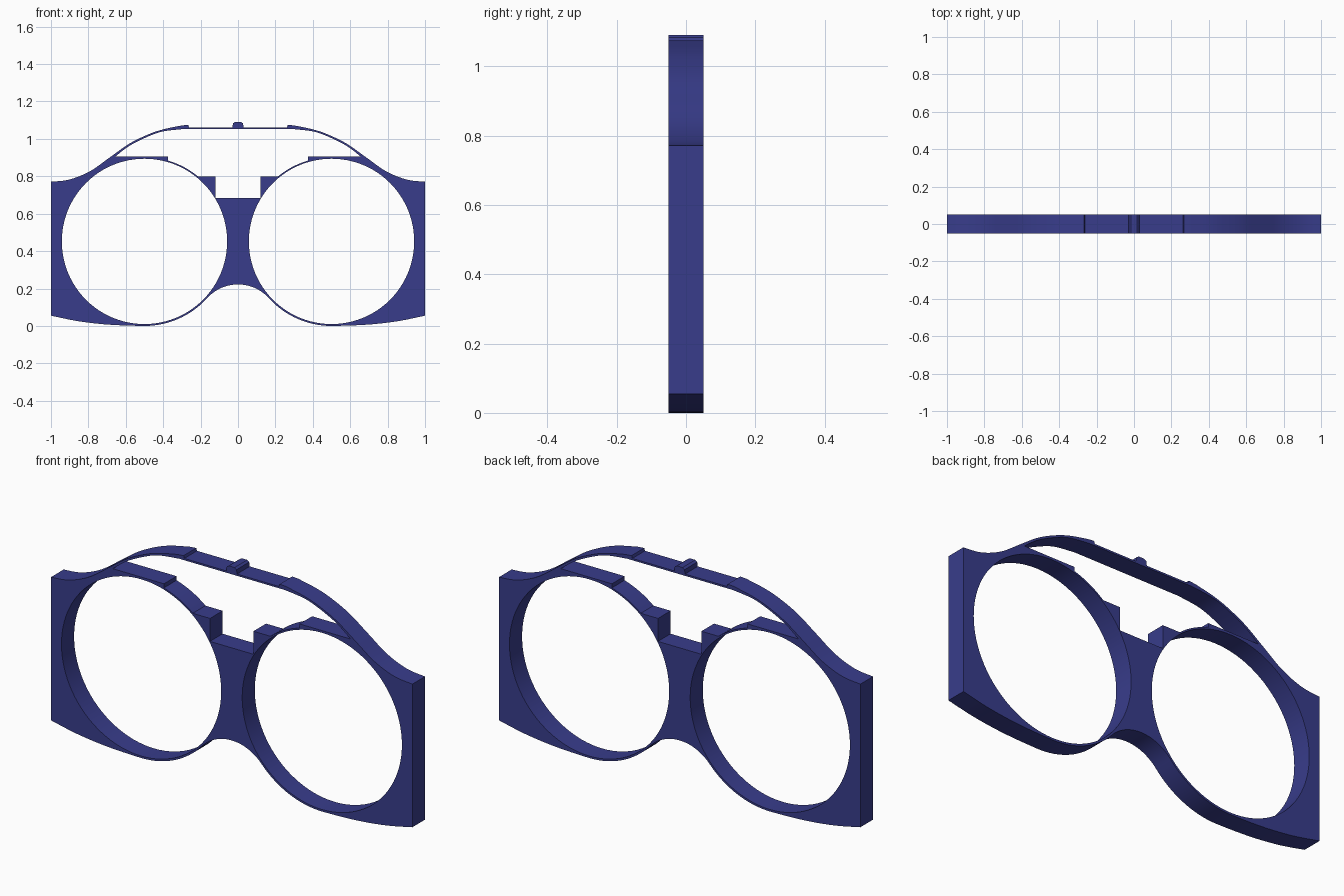
import bpy, bmesh
from math import sin, cos, radians, pi

if "Cube" in bpy.data.objects:
    bpy.data.objects.remove(bpy.data.objects["Cube"])

LENS_X, LENS_Z, LENS_R, RIM_R = 0.5, 0.452, 0.442, 0.452
DEPTH = 0.1


def arc(cx, cz, r, a0, a1, n):
    """Points on an arc, angles in degrees."""
    return [(cx + r * cos(radians(a0 + (a1 - a0) * i / n)),
             cz + r * sin(radians(a0 + (a1 - a0) * i / n))) for i in range(n + 1)]


def smooth(pts, n=6):
    """Catmull-Rom curve through the points."""
    p = [pts[0]] + pts + [pts[-1]]
    out = []
    for i in range(1, len(p) - 2):
        for k in range(n):
            t = k / n
            out.append(tuple(0.5 * (2 * b + (c - a) * t + (2 * a - 5 * b + 4 * c - d) * t * t
                                    + (3 * b - a - 3 * c + d) * t ** 3)
                             for a, b, c, d in zip(p[i - 1], p[i], p[i + 1], p[i + 2])))
    return out + [pts[-1]]


def mirrored(half):
    """Close a right-hand half profile with its left-hand copy."""
    return half + [(-x, z) for x, z in reversed(half) if abs(x) > 1e-6]


# Outer outline: centre nub, end tabs, sloping brow, side wall, belly, nose arch
brow = smooth([(0.30, 1.072), (0.40, 1.051), (0.48, 1.024), (0.58, 0.975), (0.68, 0.905),
               (0.79, 0.828), (0.90, 0.783), (1.0, 0.771)])
belly = smooth([(1.0, 0.055), (0.87, 0.028), (0.74, 0.011), (0.62, 0.003), (0.5, 0.0)])
outline = mirrored(
    [(0.0, 1.091), (0.016, 1.091), (0.027, 1.083), (0.03, 1.062), (0.262, 1.062), (0.266, 1.075)]
    + brow + belly
    + arc(LENS_X, LENS_Z, RIM_R, 270, 222.1, 16)[1:]
    + arc(0, 0, 0.222, 42.1, 90, 14)[1:])

# Brow opening: thin bar above, ledges and bridge notch below
under_bar = smooth([(0.29, 1.053), (0.40, 1.040), (0.48, 1.013), (0.58, 0.963), (0.657, 0.905)])
opening = mirrored(
    [(0.0, 1.053)] + under_bar
    + [(0.375, 0.905)]
    + arc(LENS_X, LENS_Z, 0.45, 106.1, 129.3, 10)
    + [(0.12, 0.80), (0.12, 0.685), (0.0, 0.685)])

# Lens holes
holes = [arc(s * LENS_X, LENS_Z, LENS_R, 0, 360, 96)[:-1] for s in (-1, 1)]

# Frame plate: filled profile with holes, given its depth
curve = bpy.data.curves.new("frame_plate", 'CURVE')
curve.dimensions = '2D'
curve.fill_mode = 'BOTH'
curve.extrude = DEPTH / 2
for loop in [outline, opening] + holes:
    spline = curve.splines.new('POLY')
    spline.points.add(len(loop) - 1)
    for point, (x, z) in zip(spline.points, loop):
        point.co = (x, z, 0, 1)
    spline.use_cyclic_u = True
frame = bpy.data.objects.new("frame_plate", curve)
bpy.context.collection.objects.link(frame)
frame.rotation_euler = (pi / 2, 0, 0)
bpy.context.view_layer.objects.active = frame
frame.select_set(True)
bpy.ops.object.convert(target='MESH')
frame = bpy.context.object
bpy.ops.object.transform_apply(location=False, rotation=True, scale=False)

# Weld caps to walls
bm = bmesh.new()
bm.from_mesh(frame.data)
bmesh.ops.remove_doubles(bm, verts=bm.verts, dist=0.0002)
bmesh.ops.recalc_face_normals(bm, faces=bm.faces)
bm.to_mesh(frame.data)
bm.free()

# Colour
blue = bpy.data.materials.new("navy blue")
blue.diffuse_color = (0.04, 0.046, 0.26, 1)
blue.use_nodes = True
blue.node_tree.nodes["Principled BSDF"].inputs["Base Color"].default_value = blue.diffuse_color
frame.data.materials.clear()
frame.data.materials.append(blue)
bpy.ops.object.shade_smooth_by_angle(angle=radians(30))
